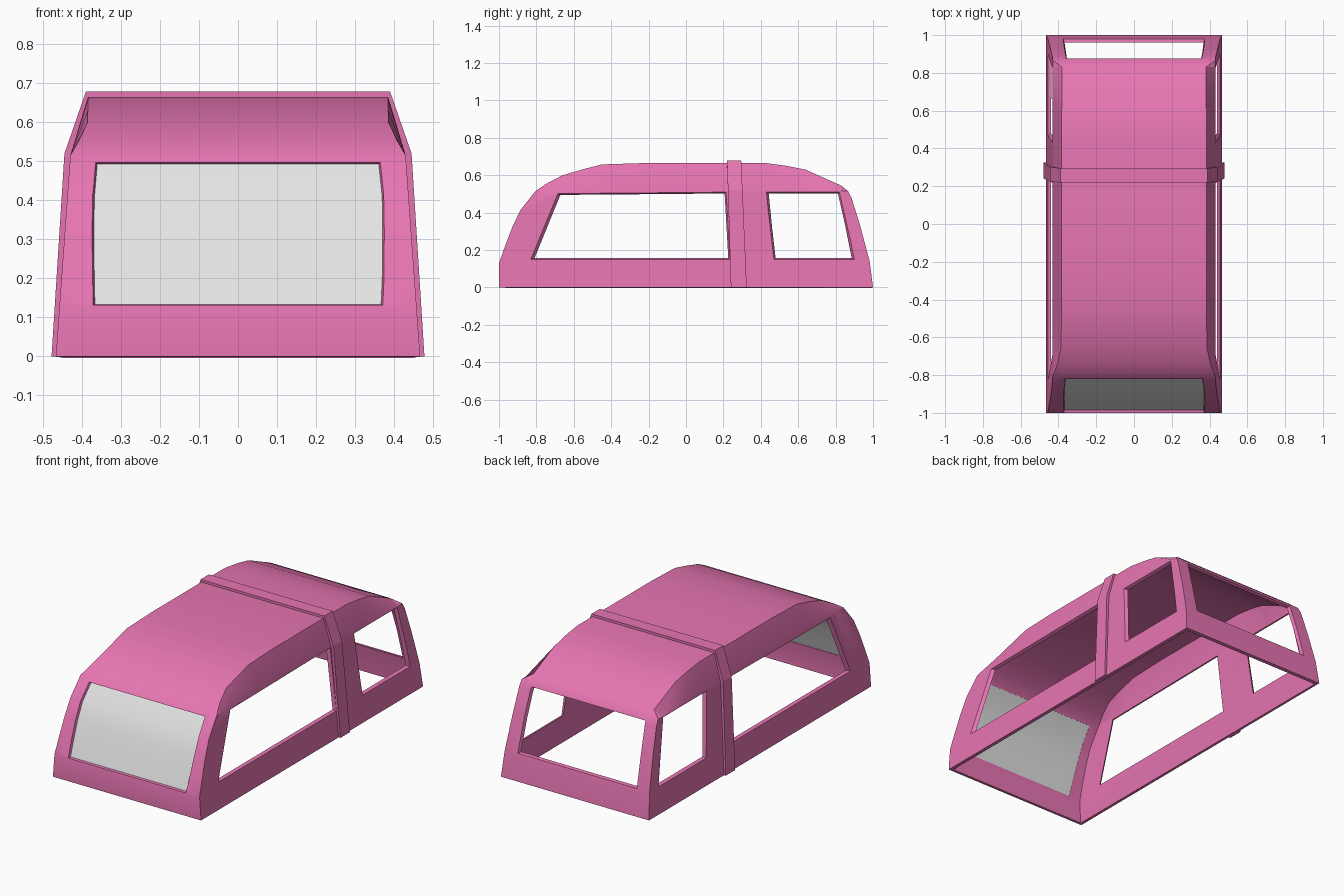
import bpy, bmesh, math
from mathutils import Vector

if "Cube" in bpy.data.objects:
    bpy.data.objects.remove(bpy.data.objects["Cube"])

def material(name, rgb):
    m = bpy.data.materials.new(name)
    m.diffuse_color = (*rgb, 1)
    m.use_nodes = True
    m.node_tree.nodes["Principled BSDF"].inputs["Base Color"].default_value = m.diffuse_color
    return m

PINK = material("pink_shell", (0.80, 0.18, 0.45))
GLASS = material("pale_glass", (0.78, 0.78, 0.78))
SHOULDER = 0.515

def wall_x(z):
    return 0.467 - z * 0.037 / SHOULDER

def mesh_object(name, verts, faces, mat):
    bm = bmesh.new()
    vs = [bm.verts.new(v) for v in verts]
    for f in faces:
        bm.faces.new([vs[i] for i in f])
    bmesh.ops.recalc_face_normals(bm, faces=bm.faces)
    me = bpy.data.meshes.new(name)
    # open skins must face up / outward
    if max(bm.faces, key=lambda f: f.calc_center_median().z).normal.z < 0:
        bmesh.ops.reverse_faces(bm, faces=bm.faces)
    bm.to_mesh(me)
    bm.free()
    me.materials.append(mat)
    ob = bpy.data.objects.new(name, me)
    bpy.context.collection.objects.link(ob)
    return ob

def apply_mod(ob, kind, **props):
    mod = ob.modifiers.new(kind, kind)
    for k, v in props.items():
        setattr(mod, k, v)
    bpy.context.view_layer.objects.active = ob
    bpy.ops.object.modifier_apply(modifier=mod.name)

def smooth(ob, deg=25):
    bpy.ops.object.select_all(action='DESELECT')
    ob.select_set(True)
    bpy.context.view_layer.objects.active = ob
    bpy.ops.object.shade_smooth_by_angle(angle=math.radians(deg))

# Canopy shell: side profile as (y, z, half width), None means on the side wall
front = [(-1, 0), (-1, .13), (-.968, .22), (-.93, .32), (-.885, .415), (-.805, SHOULDER)]
roof = [(-.75, .553, .408), (-.66, .60, .386), (-.55, .632, .385), (-.45, .658, .385),
        (-.23, .665, .385), (.43, .665, .385), (.54, .650, .384), (.64, .63, .382),
        (.83, .545, .380)]
rear = [(.866, SHOULDER), (.885, .48), (.93, .335), (.982, .14), (1, 0)]
profile = ([(y, z, wall_x(z)) for y, z in front] + roof
           + [(y, z, wall_x(z)) for y, z in rear])
n, f, r = len(profile), len(front) - 1, len(front) + len(roof)
verts, faces = [], []
for s in (-1, 1):
    base = len(verts)
    verts += [(s * w, y, z) for y, z, w in profile]
    verts += [(s * wall_x(SHOULDER), y, SHOULDER) for y, z, w in roof]
    top = [base + i for i in range(f, r + 1)]
    low = [base + f] + [base + n + i for i in range(len(roof))] + [base + r]
    # flat side wall
    faces.append([base + i for i in range(f)] + low + [base + i for i in range(r + 1, n)])
    # chamfer between shoulder and roof edge
    for i in range(len(top) - 1):
        faces.append(list(dict.fromkeys([top[i], top[i + 1], low[i + 1], low[i]])))
# strip over front, roof and rear
off = n + len(roof)
faces += [(i, i + 1, off + i + 1, off + i) for i in range(n - 1)]
shell = mesh_object("canopy_shell", verts, faces, PINK)
apply_mod(shell, 'SOLIDIFY', thickness=0.018, offset=-1, use_even_offset=True)

# Tapered window openings
def cut(outer, inner):
    o, i = [Vector(p) for p in outer], [Vector(p) for p in inner]
    a = [p + (p - q) for p, q in zip(o, i)]
    b = [q + (q - p) for p, q in zip(o, i)]
    fs = [(0, 1, 2, 3), (7, 6, 5, 4)]
    fs += [(k, k + 4, (k + 1) % 4 + 4, (k + 1) % 4) for k in range(4)]
    c = mesh_object("window_cutter", a + b, fs, PINK)
    bm = bmesh.new()
    bm.from_mesh(c.data)
    bmesh.ops.recalc_face_normals(bm, faces=bm.faces)
    bm.to_mesh(c.data)
    bm.free()
    c.hide_render = True
    apply_mod(shell, 'BOOLEAN', operation='DIFFERENCE', solver='EXACT', object=c)
    bpy.data.objects.remove(c)

side_windows = [
    ([(-.83, .15), (.235, .15), (.215, .51), (-.685, .502)],
     [(-.80, .16), (.222, .16), (.203, .50), (-.665, .492)]),
    ([(.47, .15), (.90, .15), (.82, .51), (.43, .51)],
     [(.483, .16), (.88, .16), (.808, .50), (.447, .50)])]
for s in (-1, 1):
    for outer, inner in side_windows:
        cut([(s * wall_x(z), y, z) for y, z in outer],
            [(s * (wall_x(z) - .025), y, z) for y, z in inner])

def end_window(yb, yt, zb, zt, xb, xt, d):
    t = .012
    cut([(-xb, yb, zb), (xb, yb, zb), (xt, yt, zt), (-xt, yt, zt)],
        [(-xb + t, yb + d, zb + t / 2), (xb - t, yb + d, zb + t / 2),
         (xt - t, yt + d, zt - t), (-xt + t, yt + d, zt - t)])

end_window(-.995, -.82, .132, .497, .37, .365, .04)
end_window(.978, .88, .15, .495, .375, .36, -.03)
smooth(shell)

# Curved front pane set inside its opening
pane = [(y + .012, z - .006) for y, z in front[1:]]
pv = [(x, y, z) for y, z in pane for x in (-.372, .372)]
pf = [(2 * i, 2 * i + 1, 2 * i + 3, 2 * i + 2) for i in range(len(pane) - 1)]
glass = mesh_object("front_window_pane", pv, pf, GLASS)
apply_mod(glass, 'SOLIDIFY', thickness=0.003, offset=-1)
smooth(glass)

# Raised band wrapped over the shell
half = [(.478, 0), (.445, .52), (.39, .679)]
path = [(-x, z) for x, z in half] + [(x, z) for x, z in reversed(half)]
bv = []
for x, z in path:
    bv += [(x, .24 - .03 * z, z), (x, .325 - .044 * z, z)]
bf = [(2 * i, 2 * i + 1, 2 * i + 3, 2 * i + 2) for i in range(len(path) - 1)]
band = mesh_object("roof_band", bv, bf, PINK)
apply_mod(band, 'SOLIDIFY', thickness=0.022, offset=-1, use_even_offset=True)
